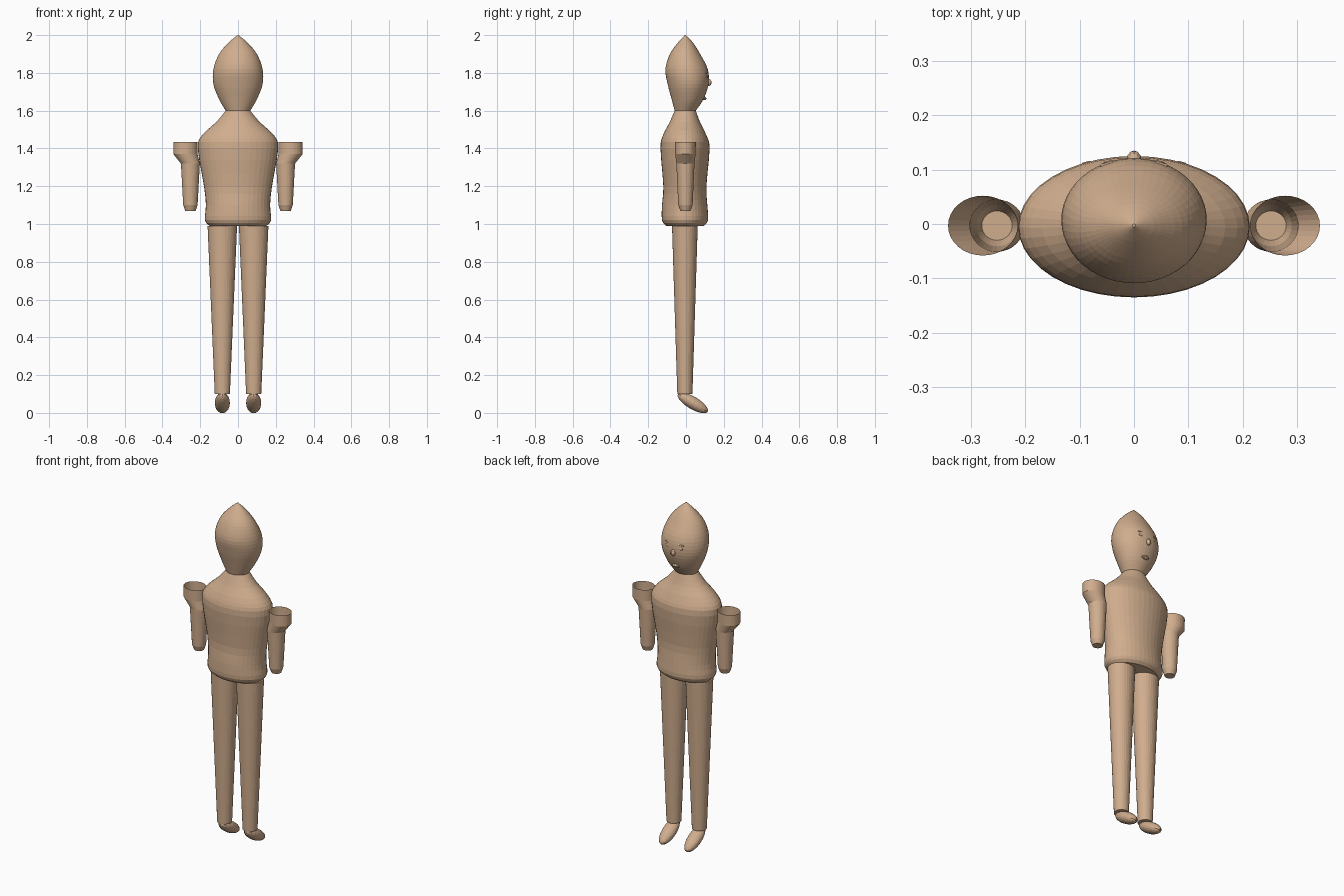
import bpy, bmesh, math
from mathutils import Matrix, Vector

cube = bpy.data.objects.get("Cube")
if cube:
    bpy.data.objects.remove(cube)

tan = bpy.data.materials.new("tan clay")
tan.use_nodes = True
tan.diffuse_color = (0.63, 0.42, 0.27, 1)
tan.node_tree.nodes["Principled BSDF"].inputs["Base Color"].default_value = tan.diffuse_color


def finish(name, bm):
    mesh = bpy.data.meshes.new(name)
    bm.to_mesh(mesh)
    bm.free()
    mesh.materials.append(tan)
    part = bpy.data.objects.new(name, mesh)
    bpy.context.collection.objects.link(part)


def smooth_stations(stations, steps):
    """Insert rings along a Catmull-Rom curve through the given stations."""
    padded = [stations[0], *stations, stations[-1]]
    result = []
    for before, start, end, after in zip(padded, padded[1:], padded[2:], padded[3:]):
        for step in range(steps):
            t = step / steps
            ring = []
            for a, b, c, d in zip(before, start, end, after):
                leave, arrive = (c - a) / 2, (d - b) / 2
                bend = 3 * (c - b) - 2 * leave - arrive
                twist = 2 * (b - c) + leave + arrive
                ring.append(b + t * (leave + t * (bend + t * twist)))
            result.append(ring)
    return result + [stations[-1]]


def loft(name, stations, sides, centre_x=0, open_top=False):
    """Join elliptical rings, each given as height, half width, half depth, centre y."""
    bm = bmesh.new()
    loops = []
    for z, width, depth, y in stations:
        angles = [math.tau * i / sides for i in range(sides)]
        loops.append([bm.verts.new((centre_x + width * math.cos(a),
                                    y + depth * math.sin(a), z)) for a in angles])
    for low, high in zip(loops, loops[1:]):
        for i in range(sides):
            bm.faces.new((low[i - 1], low[i], high[i], high[i - 1]))
    bm.faces.new(reversed(loops[0]))
    if not open_top:
        bm.faces.new(loops[-1])
    return bm


def ellipsoid(name, centre, radii, tilt=0, segments=12):
    bm = bmesh.new()
    bmesh.ops.create_uvsphere(bm, u_segments=segments, v_segments=segments // 2, radius=1)
    placement = Matrix.Translation(Vector(centre)) @ Matrix.Rotation(math.radians(tilt), 4, 'X')
    bm.transform(placement @ Matrix.Diagonal((*radii, 1)))
    finish(name, bm)


# Torso with a tucked hem, rounded shoulders and a narrow neck
neck = (1.6, 0.065, 0.056, -0.004)
torso = [(0.99, 0.15, 0.1, -0.005), (1.02, 0.175, 0.122, -0.005), (1.1, 0.17, 0.12, -0.007),
         (1.2, 0.18, 0.114, -0.006), (1.4, 0.213, 0.13, -0.005), (1.47, 0.19, 0.115, -0.007),
         (1.54, 0.115, 0.08, -0.006), neck]
finish("torso", loft("torso", smooth_stations(torso, 3), 40))

# Pointed egg-shaped head
head = [neck, (1.66, 0.1, 0.084, 0.008), (1.74, 0.13, 0.108, 0.011),
        (1.82, 0.13, 0.112, 0.003), (1.9, 0.1, 0.08, -0.005),
        (1.96, 0.05, 0.04, -0.003), (2, 0.003, 0.003, -0.003)]
finish("head", loft("head", smooth_stations(head, 4), 48))

# Small modelled face
ellipsoid("nose", (0, 0.118, 1.75), (0.014, 0.017, 0.02), tilt=17)
ellipsoid("mouth", (0, 0.093, 1.665), (0.024, 0.015, 0.01))

arm = [(1.07, 0.028, 0.027, -0.003), (1.1, 0.038, 0.038, -0.003), (1.32, 0.05, 0.048, -0.003),
       (1.37, 0.064, 0.054, -0.003), (1.435, 0.064, 0.055, -0.003)]
leg = [(0.1, 0.04, 0.04, -0.006), (0.99, 0.078, 0.068, -0.006)]

for side, sign in (("left", 1), ("right", -1)):
    ellipsoid(side + "_eye", (sign * 0.04, 0.11, 1.78), (0.018, 0.007, 0.009))
    ellipsoid(side + "_brow", (sign * 0.04, 0.107, 1.8), (0.023, 0.008, 0.005))

    # Hollow arm, open at the wide cuff, which shifts outward from the wrist
    bm = loft(side + "_arm", arm, 32, open_top=True)
    for vert in bm.verts:
        flare = min(max((vert.co.z - 1.32) / 0.05, 0), 1)
        vert.co.x += sign * (0.252 + 0.026 * flare)
    finish(side + "_arm", bm)

    # Tapered leg above a foot that points forward and down
    finish(side + "_leg", loft(side + "_leg", leg, 32, centre_x=sign * 0.083))
    ellipsoid(side + "_foot", (sign * 0.083, 0.036, 0.053), (0.04, 0.092, 0.033),
              tilt=-31, segments=20)
